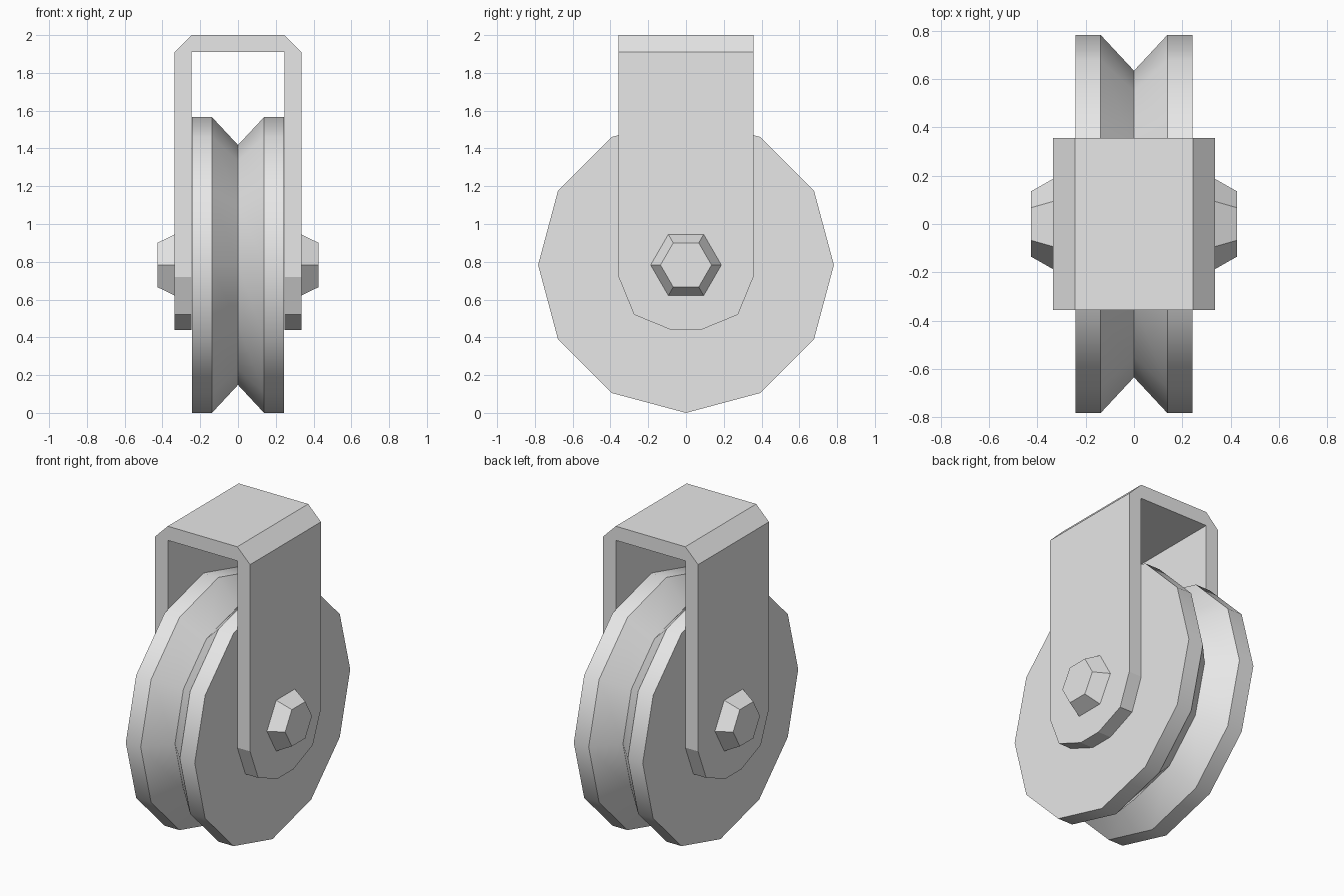
import bpy, bmesh, math

if "Cube" in bpy.data.objects:
    bpy.data.objects.remove(bpy.data.objects["Cube"])

AXLE_Z = 0.783

metal = bpy.data.materials.new("light grey metal")
metal.diffuse_color = (0.8, 0.8, 0.8, 1)
metal.use_nodes = True
metal.node_tree.nodes["Principled BSDF"].inputs["Base Color"].default_value = metal.diffuse_color


def finish(bm, name):
    bmesh.ops.remove_doubles(bm, verts=bm.verts, dist=0.0005)
    bmesh.ops.recalc_face_normals(bm, faces=bm.faces)
    me = bpy.data.meshes.new(name)
    bm.to_mesh(me)
    bm.free()
    me.materials.append(metal)
    ob = bpy.data.objects.new(name, me)
    bpy.context.collection.objects.link(ob)
    return ob


def loft(rings, name):
    """Join equal-length rings of points with quads and cap both ends."""
    bm = bmesh.new()
    loops = [[bm.verts.new(p) for p in ring] for ring in rings]
    n = len(loops[0])
    for a, b in zip(loops, loops[1:]):
        for i in range(n):
            j = (i + 1) % n
            bm.faces.new((a[i], a[j], b[j], b[i]))
    bm.faces.new(loops[0])
    bm.faces.new(loops[-1])
    return finish(bm, name)


def turned(profile, sides, name):
    """Lathe (x, radius) stations around the axle."""
    rings = []
    for x, r in profile:
        angles = [2 * math.pi * i / sides for i in range(sides)]
        rings.append([(x, r * math.cos(a), AXLE_Z + r * math.sin(a)) for a in angles])
    return loft(rings, name)


# Grooved wheel, 12 sides, smooth around the rim
wheel = turned([(-0.243, 0.783), (-0.138, 0.783), (0, 0.635),
                (0.138, 0.783), (0.243, 0.783)], 12, "pulley_wheel")
bpy.context.view_layer.objects.active = wheel
wheel.select_set(True)
bpy.ops.object.shade_smooth_by_angle(angle=math.radians(35))

# Bracket: strap cross-sections (outer x, outer z, inner x, inner z, half width)
half = [(0.335, 0.44, 0.245, 0.44, 0.08),
        (0.335, 0.52, 0.245, 0.52, 0.275),
        (0.335, 0.72, 0.245, 0.72, 0.357),
        (0.335, 1.91, 0.245, 1.91, 0.357),
        (0.245, 2.0, 0.245, 1.91, 0.357)]
strap = half + [(-ox, oz, -ix, iz, w) for ox, oz, ix, iz, w in reversed(half)]
loft([[(ox, -w, oz), (ox, w, oz), (ix, w, iz), (ix, -w, iz)]
      for ox, oz, ix, iz, w in strap], "bracket")

# Tapered hexagonal bolt heads
for side, label in ((-1, "left"), (1, "right")):
    turned([(side * 0.33, 0.19), (side * 0.427, 0.135)], 6, label + "_bolt")
